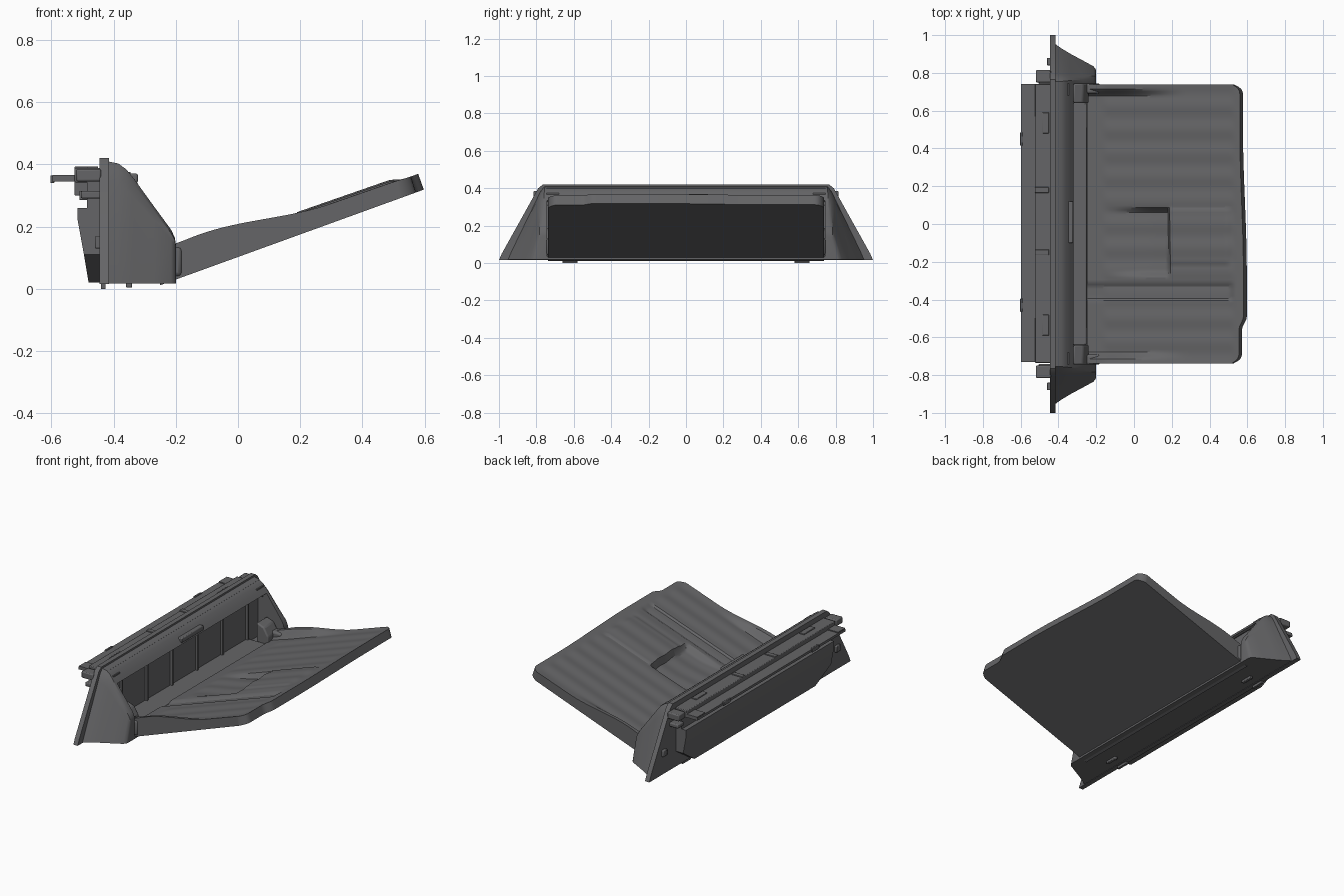
import bpy, bmesh, math

mat = bpy.data.materials.new("dark grey plastic")
mat.diffuse_color = (0.13, 0.13, 0.135, 1)


def finish(name, bm, bevel=0.0, angle=30):
    bmesh.ops.recalc_face_normals(bm, faces=bm.faces)
    me = bpy.data.meshes.new(name)
    bm.to_mesh(me)
    bm.free()
    me.materials.append(mat)
    ob = bpy.data.objects.new(name, me)
    bpy.context.collection.objects.link(ob)
    if bevel:
        m = ob.modifiers.new("bevel", 'BEVEL')
        m.width, m.segments, m.limit_method = bevel, 2, 'ANGLE'
    bpy.ops.object.select_all(action='DESELECT')
    ob.select_set(True)
    bpy.context.view_layer.objects.active = ob
    bpy.ops.object.shade_smooth_by_angle(angle=math.radians(angle))
    return ob


def loft(name, rings, bevel=0.0):
    """Skin equal-length rings of points and cap both ends."""
    bm = bmesh.new()
    rows = [[bm.verts.new(p) for p in r] for r in rings]
    n = len(rows[0])
    for a, b in zip(rows, rows[1:]):
        for i in range(n):
            j = (i + 1) % n
            bm.faces.new((a[i], a[j], b[j], b[i]))
    bm.faces.new(rows[0])
    bm.faces.new(rows[-1])
    return finish(name, bm, bevel)


def prism_y(name, prof, y0, y1, bevel=0.0):
    return loft(name, [[(x, y, z) for x, z in prof] for y in (y0, y1)], bevel)


def prism_x(name, prof, x0, x1, bevel=0.0):
    return loft(name, [[(x, y, z) for y, z in prof] for x in (x0, x1)], bevel)


def box(name, x0, x1, y0, y1, z0, z1, bevel=0.0):
    return prism_y(name, [(x0, z0), (x1, z0), (x1, z1), (x0, z1)], y0, y1, bevel)


# Mounting flange: wide trapezoid plate
prism_x("flange", [(-1, 0.015), (1, 0.015), (0.985, 0.05), (0.79, 0.40), (0.765, 0.42),
                   (-0.765, 0.42), (-0.79, 0.40), (-0.985, 0.05)], -0.445, -0.415)

# Cheeks flaring from the mouth out to the flange
stations = [(-0.42, 0.41, 0.955, 0.765), (-0.385, 0.403, 0.93, 0.765), (-0.36, 0.385, 0.915, 0.767),
            (-0.335, 0.355, 0.90, 0.77), (-0.27, 0.265, 0.865, 0.775), (-0.215, 0.19, 0.835, 0.78),
            (-0.203, 0.165, 0.82, 0.78), (-0.20, 0.145, 0.81, 0.775)]
for s, side in ((1, "right"), (-1, "left")):
    rings = []
    for x, zt, yb, yt in stations:
        h = zt - 0.018
        rings.append([(x, s * 0.742, 0.018), (x, s * yb, 0.018),
                      (x, s * (yt + (yb - yt) * 0.18), 0.018 + h * 0.82),
                      (x, s * (yt + (yb - yt) * 0.06), 0.018 + h * 0.94),
                      (x, s * (yt - 0.01), zt), (x, s * 0.742, zt)])
    loft(side + "_cheek", rings)
    # Inner corner fillet of the mouth
    prism_x(side + "_mouth_corner", [(s * 0.745, 0.30), (s * 0.725, 0.33), (s * 0.68, 0.355),
                                     (s * 0.68, 0.375), (s * 0.745, 0.375)], -0.40, -0.345)
    # Hinge arm and pivot at the foot of the tray
    prism_y(side + "_hinge_arm", [(-0.32, 0.03), (-0.24, 0.03), (-0.24, 0.12), (-0.27, 0.17),
                                  (-0.32, 0.19)], s * 0.64, s * 0.745, 0.008)
    box(side + "_hinge_pivot", -0.26, -0.18, s * 0.69, s * 0.745, 0.04, 0.135, 0.012)
    # Latches, clips and feet behind the flange
    box(side + "_rear_latch", -0.52, -0.44, s * 0.75, s * 0.815, 0.345, 0.385, 0.006)
    box(side + "_rear_clip", -0.505, -0.44, s * 0.74, s * 0.80, 0.29, 0.315, 0.006)
    box(side + "_flange_tab", -0.46, -0.44, s * 0.84, s * 0.88, 0.13, 0.17, 0.004)
    box(side + "_slot_cover", -0.485, -0.45, s * 0.48, s * 0.59, 0.385, 0.394, 0.003)
    box(side + "_front_foot", -0.36, -0.34, s * 0.58, s * 0.66, 0.004, 0.03, 0.004)
    box(side + "_rear_foot", -0.44, -0.425, s * 0.58, s * 0.66, 0.0, 0.03)

# Curved hood, floor and inner wall of the mouth
prism_y("hood", [(-0.42, 0.41), (-0.385, 0.403), (-0.36, 0.385), (-0.335, 0.355), (-0.32, 0.335),
                 (-0.335, 0.33), (-0.37, 0.365), (-0.42, 0.38)], -0.745, 0.745)
prism_y("floor", [(-0.43, 0.018), (-0.20, 0.018), (-0.20, 0.035), (-0.24, 0.05), (-0.43, 0.05)],
        -0.745, 0.745)
box("inner_wall", -0.42, -0.38, -0.745, 0.745, 0.03, 0.40)
box("inner_ledge", -0.385, -0.25, -0.64, 0.64, 0.04, 0.075, 0.006)
for i in range(6):
    y = -0.625 + 0.25 * i
    box("wall_rib_%d" % (i + 1), -0.385, -0.365, y - 0.006, y + 0.006, 0.06, 0.35)
box("hood_tab", -0.355, -0.322, -0.10, 0.12, 0.34, 0.37, 0.005)

# Rear housing: tapering body with chamfered lower corners
loft("rear_housing", [[(-0.48, -0.60, 0.02), (-0.44, -0.60, 0.02), (-0.44, 0.60, 0.02), (-0.48, 0.60, 0.02)],
                      [(-0.495, -0.735, 0.11), (-0.44, -0.735, 0.11), (-0.44, 0.735, 0.11), (-0.495, 0.735, 0.11)],
                      [(-0.515, -0.735, 0.22), (-0.44, -0.735, 0.22), (-0.44, 0.735, 0.22), (-0.515, 0.735, 0.22)],
                      [(-0.515, -0.735, 0.26), (-0.44, -0.735, 0.26), (-0.44, 0.735, 0.26), (-0.515, 0.735, 0.26)]])
box("rear_channel", -0.485, -0.44, -0.735, 0.735, 0.25, 0.35)
box("rear_rail", -0.525, -0.44, -0.735, 0.74, 0.342, 0.388, 0.004)
box("rear_fin", -0.598, -0.50, -0.73, 0.74, 0.345, 0.36)
for y0, y1 in ((-0.73, -0.66), (0.66, 0.74)):
    box("fin_end", -0.596, -0.52, y0, y1, 0.355, 0.366)
for y in (-0.43, 0.45):
    box("fin_nub", -0.603, -0.59, y - 0.035, y + 0.035, 0.34, 0.365, 0.003)
box("rear_strip", -0.51, -0.47, -0.6, 0.6, 0.285, 0.315, 0.004)
for y in (-0.15, 0.18):
    box("rear_catch", -0.525, -0.45, y - 0.015, y + 0.015, 0.30, 0.394, 0.003)


# Sloping tray: height field over a ribbed, pocketed surface
def step(a, b, v):
    t = max(0.0, min(1.0, (v - a) / (b - a)))
    return t * t * (3 - 2 * t)


def window(a, b, w, v):
    return step(a, a + w, v) * (1 - step(b - w, b, v))


def end_x(y):
    e = 0.577 + 0.020 * step(0.5, -0.25, y) if y > -0.25 else 0.597
    e -= 0.025 * (1 - step(-0.56, -0.49, y))
    return e - 0.05 * max(0.0, (abs(y) - 0.68) / 0.06) ** 3


def top_z(x, y):
    z = 0.255 + 0.348 * (x - 0.25)
    # Raised side rails fading out toward the tip
    rise = 0.048 * step(0.30, -0.12, x)
    z += rise * step(0.675, 0.715, abs(y))
    # Shallow corrugation
    z += 0.0025 * math.cos(y * 2 * math.pi / 0.125) * window(-0.18, 0.55, 0.05, x)
    # Long groove and finger scoop with a thumb pad above it
    z -= 0.014 * window(-0.41, -0.31, 0.02, y) * (1 - step(0.50, 0.54, x))
    z -= 0.034 * window(-0.28, 0.09, 0.03, y) * step(-0.18, 0.12, x) * (1 - step(0.18, 0.19, x))
    z += 0.010 * window(-0.22, 0.09, 0.02, y) * step(0.18, 0.19, x) * (1 - step(0.48, 0.53, x))
    return z


X0, NX, NY = -0.25, 90, 120
bm = bmesh.new()
tops, bots = [], []
for j in range(NY + 1):
    y = -0.738 + 1.476 * j / NY
    e = end_x(y)
    tr, br = [], []
    for i in range(NX + 1):
        x = X0 + (e - X0) * i / NX
        xt = x - 0.018 * step(0.45, 0.60, x)
        tr.append(bm.verts.new((xt, y, top_z(xt, y))))
        br.append(bm.verts.new((x, y, 0.32 + 0.3625 * (x - 0.6))))
    tops.append(tr)
    bots.append(br)
for j in range(NY):
    for i in range(NX):
        for g in (tops, bots):
            bm.faces.new((g[j][i], g[j][i + 1], g[j + 1][i + 1], g[j + 1][i]))
    for i in (0, NX):
        bm.faces.new((tops[j][i], tops[j + 1][i], bots[j + 1][i], bots[j][i]))
for i in range(NX):
    for j in (0, NY):
        bm.faces.new((tops[j][i], tops[j][i + 1], bots[j][i + 1], bots[j][i]))
finish("paper_tray", bm)
